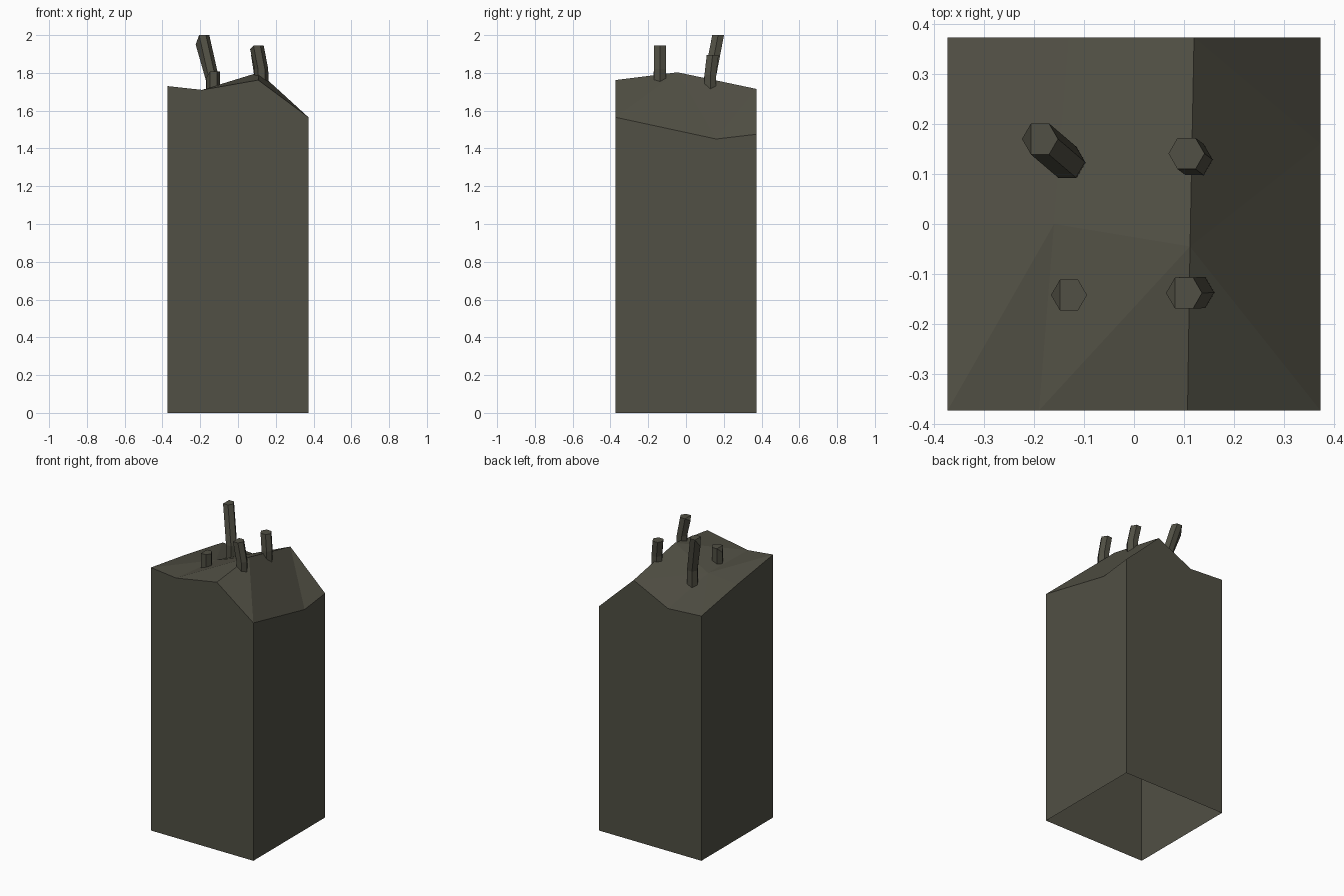
import bpy, bmesh, math

if "Cube" in bpy.data.objects:
    bpy.data.objects.remove(bpy.data.objects["Cube"])

H = 0.373  # half width of the column

mat = bpy.data.materials.new("dark olive grey concrete")
mat.diffuse_color = (0.082, 0.079, 0.058, 1)
mat.use_nodes = True
mat.node_tree.nodes["Principled BSDF"].inputs["Base Color"].default_value = mat.diffuse_color


def make_object(name, bm):
    mesh = bpy.data.meshes.new(name)
    bm.to_mesh(mesh)
    bm.free()
    mesh.materials.append(mat)
    obj = bpy.data.objects.new(name, mesh)
    bpy.context.collection.objects.link(obj)


# Broken column: open-bottomed walls under a jagged top
rim = [  # counter-clockwise from front left
    (-H, -H, 1.73), (-0.19, -H, 1.71), (0.107, -H, 1.762), (H, -H, 1.565),
    (H, 0.16, 1.45), (H, H, 1.475), (0.12, H, 1.715),
    (-0.13, H, 1.595), (-H, H, 1.61), (-H, 0.0, 1.675),
]
bm = bmesh.new()
top = [bm.verts.new(p) for p in rim]
dip = bm.verts.new((-0.16, 0.0, 1.695))
peak = bm.verts.new((0.112, -0.045, 1.803))

# top facets fan around the dip and the peak
for i in (6, 7, 8, 9, 0):
    bm.faces.new((top[i], top[(i + 1) % 10], dip))
for i in (2, 3):
    bm.faces.new((top[i], top[i + 1], peak))
bm.faces.new((top[1], top[2], peak))
bm.faces.new((top[1], peak, dip))
bm.faces.new((top[4], top[6], peak))
bm.faces.new((top[4], top[5], top[6]))
bm.faces.new((top[6], dip, peak))

# four walls, one polygon each
base = {i: bm.verts.new((rim[i][0], rim[i][1], 0)) for i in (0, 3, 5, 8)}
for a, b in ((0, 3), (3, 5), (5, 8), (8, 10)):
    edge = [top[i % 10] for i in range(b, a - 1, -1)]
    bm.faces.new([base[a], base[b % 10]] + edge)
make_object("broken_column", bm)


# Bent hexagonal reinforcing bars with one chipped corner on the end
def bar(name, path, drop, chip=3, r=0.036):
    bm = bmesh.new()
    rings = []
    for k, (x, y, z) in enumerate(path):
        ring = []
        for i in range(6):
            a = math.radians(60 * i)
            low = drop if k == len(path) - 1 and i == chip else 0
            ring.append(bm.verts.new((x + r * math.cos(a), y + r * math.sin(a), z - low)))
        rings.append(ring)
    for lo, hi in zip(rings, rings[1:]):
        for i in range(6):
            j = (i + 1) % 6
            bm.faces.new((lo[i], lo[j], hi[j], hi[i]))
    t = rings[-1]
    bm.faces.new([t[(chip + d) % 6] for d in (-1, 0, 1)])
    bm.faces.new([t[(chip + d) % 6] for d in (1, 2, 3, 4, 5)])
    bm.faces.new(rings[0][::-1])
    make_object(name, bm)


bar("short_bar_front_left", [(-0.13, -0.142, 1.64), (-0.13, -0.142, 1.808)], 0.03)
bar("long_bar_back_left", [(-0.132, 0.122, 1.62), (-0.134, 0.124, 1.76), (-0.188, 0.17, 2.0)], 0.05)
bar("bent_bar_front_right", [(0.126, -0.137, 1.66), (0.124, -0.137, 1.82), (0.1, -0.138, 1.945)], 0.02)
bar("bent_bar_back_right", [(0.122, 0.128, 1.66), (0.121, 0.129, 1.79), (0.105, 0.141, 1.895)], 0.0)
